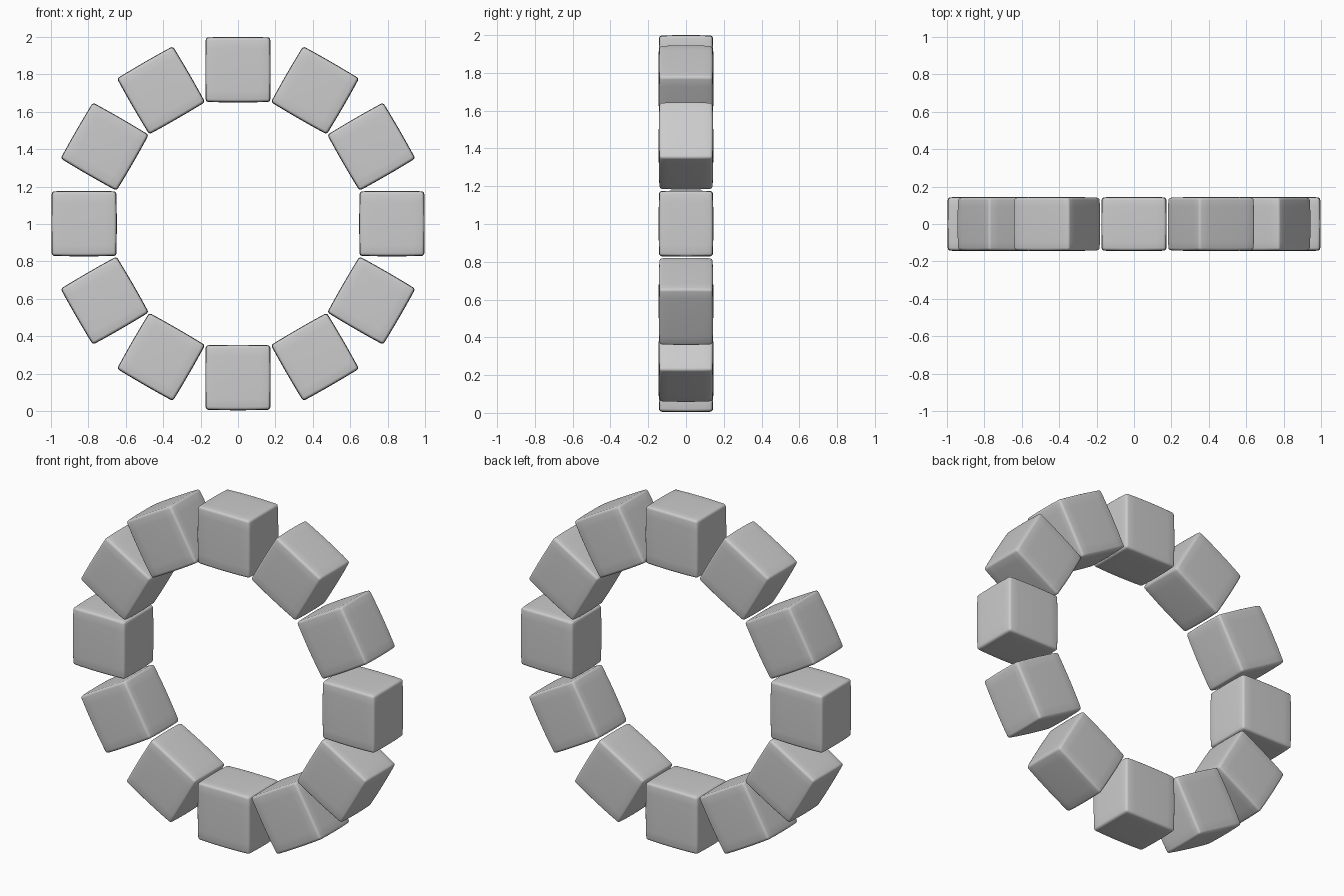
import bpy, bmesh, math
from mathutils import Matrix

if "Cube" in bpy.data.objects:
    bpy.data.objects.remove(bpy.data.objects["Cube"])

COUNT = 12
CENTRE_Z = 1.002
RADIUS = 0.823               # ring centre to block centre
HALF = (0.175, 0.145, 0.175)  # radial, depth, tangential half sizes
BULGE = 0.005                # slight pillow swelling of every face


def block_mesh():
    """Slightly swollen cuboid with a subdivided surface."""
    bm = bmesh.new()
    bmesh.ops.create_cube(bm, size=2)
    bmesh.ops.subdivide_edges(bm, edges=bm.edges[:], cuts=5, use_grid_fill=True)
    for v in bm.verts:
        u = v.co.copy()
        for i in range(3):
            a, b = u[(i + 1) % 3], u[(i + 2) % 3]
            v.co[i] = u[i] * (HALF[i] - BULGE * (a * a + b * b) / 2)
    mesh = bpy.data.meshes.new("ring_block")
    bm.to_mesh(mesh)
    bm.free()
    return mesh


# Ring of separate softened blocks
for k in range(COUNT):
    obj = bpy.data.objects.new(f"ring_block_{k + 1}", block_mesh())
    bpy.context.collection.objects.link(obj)
    obj.matrix_world = (Matrix.Translation((0, 0, CENTRE_Z))
                        @ Matrix.Rotation(k * math.tau / COUNT, 4, 'Y')
                        @ Matrix.Translation((RADIUS, 0, 0)))

    # Rounded edges
    bevel = obj.modifiers.new("soft_edges", 'BEVEL')
    bevel.width = 0.014
    bevel.segments = 3
    bevel.limit_method = 'ANGLE'
    bevel.angle_limit = math.radians(40)

    bpy.ops.object.select_all(action='DESELECT')
    obj.select_set(True)
    bpy.context.view_layer.objects.active = obj
    bpy.ops.object.modifier_apply(modifier=bevel.name)
    bpy.ops.object.shade_smooth_by_angle(angle=math.radians(40))
